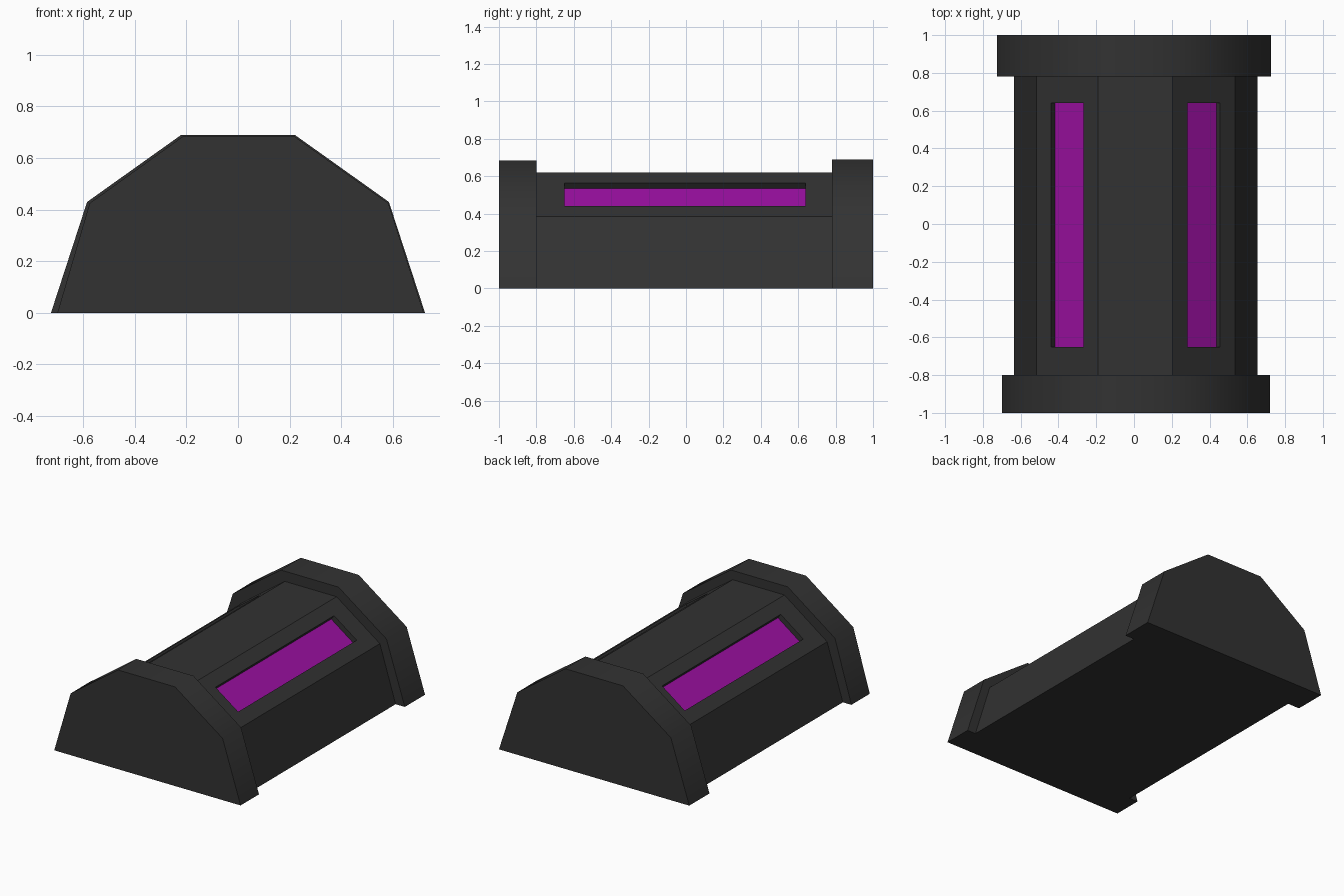
import bpy, bmesh, math
from mathutils import Vector

if "Cube" in bpy.data.objects:
    bpy.data.objects.remove(bpy.data.objects["Cube"], do_unlink=True)


def material(name, colour):
    mat = bpy.data.materials.new(name)
    mat.use_nodes = True
    mat.diffuse_color = colour
    mat.node_tree.nodes["Principled BSDF"].inputs["Base Color"].default_value = colour
    return mat


charcoal = material("charcoal", (0.032, 0.032, 0.032, 1))
purple = material("purple", (0.33, 0.005, 0.36, 1))


def prism(profile, y0, y1):
    """Extrude an x-z profile along y."""
    bm = bmesh.new()
    face = bm.faces.new([bm.verts.new((x, y0, z)) for x, z in profile])
    geom = bmesh.ops.extrude_face_region(bm, geom=[face])["geom"]
    moved = [v for v in geom if isinstance(v, bmesh.types.BMVert)]
    bmesh.ops.translate(bm, verts=moved, vec=(0, y1 - y0, 0))
    bmesh.ops.recalc_face_normals(bm, faces=bm.faces)
    return bm


def finish(bm, name, mats):
    mesh = bpy.data.meshes.new(name)
    bm.to_mesh(mesh)
    bm.free()
    obj = bpy.data.objects.new(name, mesh)
    bpy.context.collection.objects.link(obj)
    for mat in mats:
        mesh.materials.append(mat)
    return obj


# End caps with a softly shaded rim
caps = {
    "front_cap": ([(-0.70, 0), (-0.575, 0.425), (-0.215, 0.683),
                   (0.22, 0.683), (0.583, 0.425), (0.72, 0)], -1, -0.8),
    "back_cap": ([(-0.725, 0), (-0.585, 0.43), (-0.22, 0.69),
                  (0.22, 0.69), (0.585, 0.43), (0.725, 0)], 0.78, 1),
}
for name, (profile, y0, y1) in caps.items():
    cap = finish(prism(profile, y0, y1), name, [charcoal])
    bpy.ops.object.select_all(action="DESELECT")
    cap.select_set(True)
    bpy.context.view_layer.objects.active = cap
    bpy.ops.object.shade_smooth_by_angle(angle=math.radians(42))

# Body between the caps
bm = prism([(-0.635, 0), (-0.515, 0.385), (-0.19, 0.62),
            (0.205, 0.62), (0.535, 0.385), (0.655, 0)], -0.8, 0.78)

# Sunken purple slot in each sloping shoulder
slopes = [f for f in bm.faces if 0.7 < f.normal.z < 0.95]
for face in slopes:
    centre = face.calc_center_median()
    normal = face.normal.copy()
    across = normal.cross(Vector((0, 1, 0))).normalized()
    bmesh.ops.inset_individual(bm, faces=[face], thickness=0.05)
    for v in face.verts:
        side = math.copysign(0.106, (v.co - centre).dot(across))
        end = 0.64 if v.co.y > 0 else -0.65
        v.co = centre + across * side
        v.co.y = end
    bmesh.ops.inset_individual(bm, faces=[face], thickness=0, depth=-0.036)
    face.material_index = 1
finish(bm, "body", [charcoal, purple])
